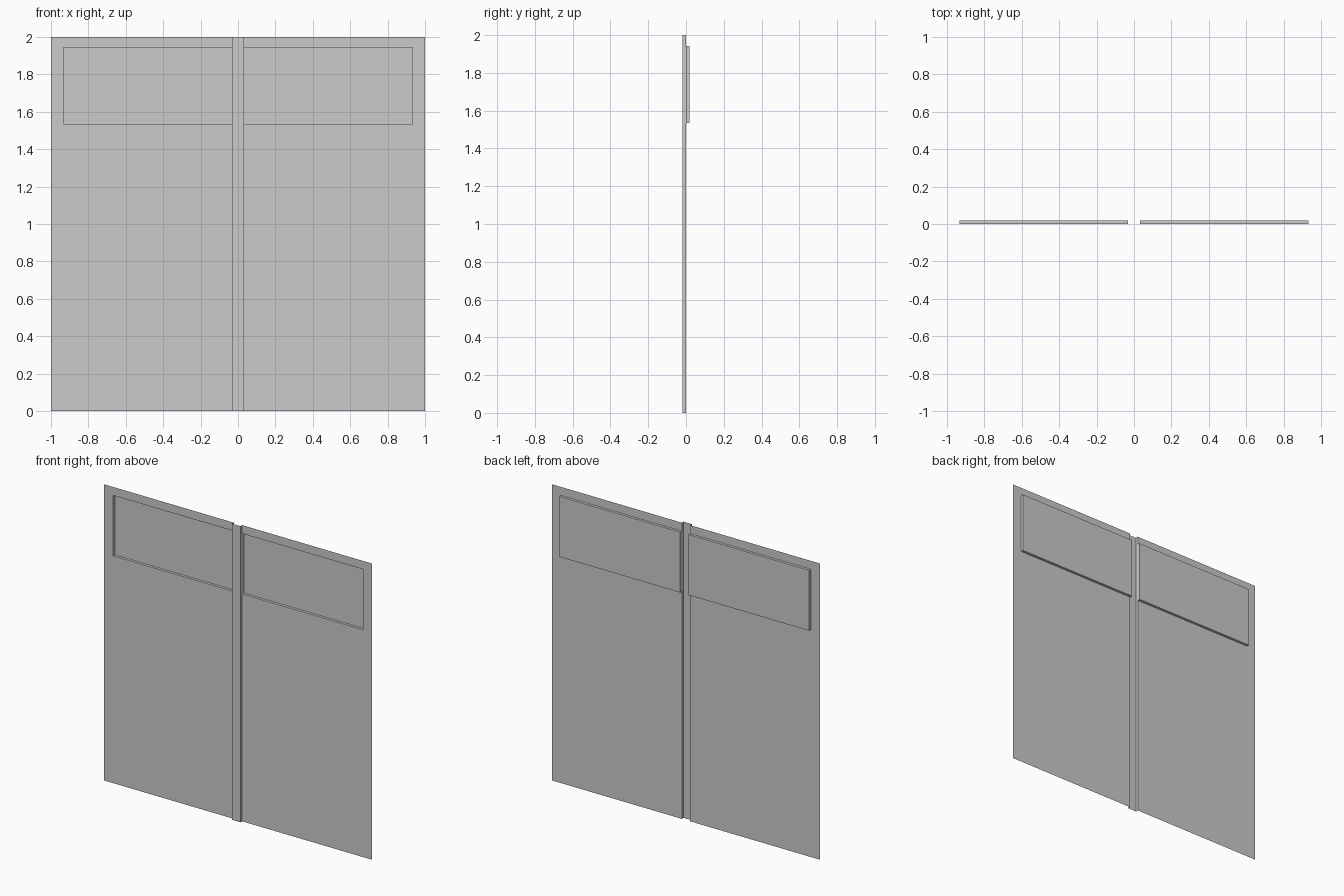
import bpy
import bmesh

if "Cube" in bpy.data.objects:
    bpy.data.objects.remove(bpy.data.objects["Cube"], do_unlink=True)

DEPTH = 0.018        # how far spine and pockets stand off the sheet
SPINE = 0.031        # half width of the spine
HEIGHT = 2.0

grey = bpy.data.materials.new("light_grey")
grey.use_nodes = True
colour = (0.6, 0.6, 0.6, 1.0)
grey.diffuse_color = colour
grey.node_tree.nodes["Principled BSDF"].inputs["Base Color"].default_value = colour


def finish(bm, name):
    """Turn a bmesh of the left half into a mirrored object."""
    mesh = bpy.data.meshes.new(name)
    bm.to_mesh(mesh)
    bm.free()
    mesh.materials.append(grey)
    obj = bpy.data.objects.new(name, mesh)
    bpy.context.collection.objects.link(obj)
    mirror = obj.modifiers.new("Mirror", 'MIRROR')
    mirror.use_axis[0] = True
    mirror.use_clip = True
    return obj


def strip_grid(bm, profile, levels):
    """Sweep an (x, y) profile up through the z levels; return faces by (column, row)."""
    rows = [[bm.verts.new((x, y, z)) for x, y in profile] for z in levels]
    faces = {}
    for r in range(len(levels) - 1):
        for c in range(len(profile) - 1):
            faces[c, r] = bm.faces.new((rows[r][c], rows[r][c + 1],
                                        rows[r + 1][c + 1], rows[r + 1][c]))
    return faces


# Cover panels, each with a shallow pocket pushed out to the back
bm = bmesh.new()
cells = strip_grid(bm, [(SPINE, 0), (0.933, 0), (1, 0)], [0, 1.535, 1.943, HEIGHT])
pocket = bmesh.ops.extrude_face_region(bm, geom=[cells[0, 1]])
moved = [g for g in pocket["geom"] if isinstance(g, bmesh.types.BMVert)]
bmesh.ops.translate(bm, verts=moved, vec=(0, DEPTH, 0))
if cells[0, 1].is_valid:
    bm.faces.remove(cells[0, 1])
bmesh.ops.recalc_face_normals(bm, faces=bm.faces)
finish(bm, "cover_panels")

# Raised spine: open channel between the two panels
bm = bmesh.new()
strip_grid(bm, [(0, -DEPTH), (SPINE, -DEPTH), (SPINE, 0)], [0, HEIGHT])
finish(bm, "spine")
